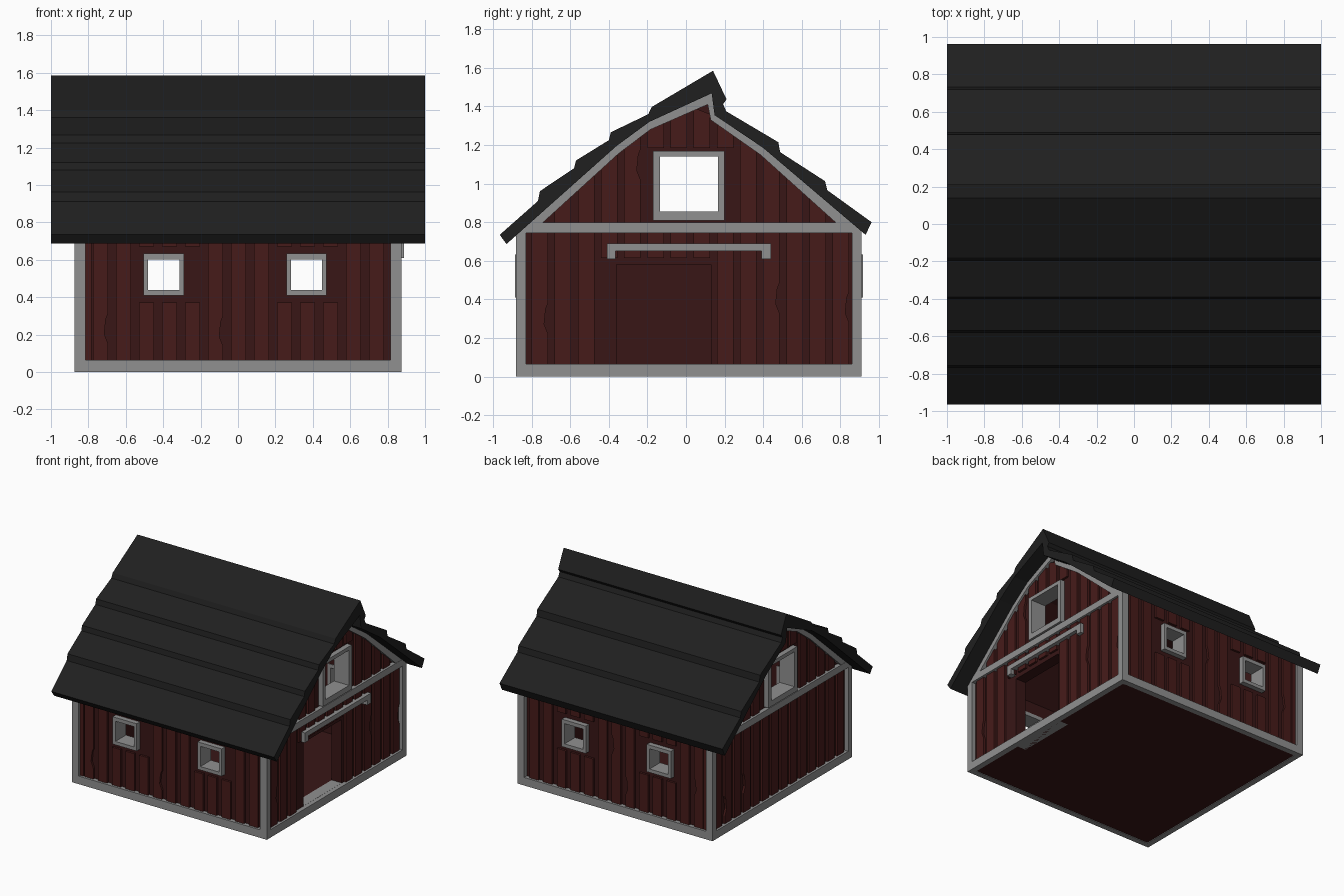
import bpy, bmesh, random

if "Cube" in bpy.data.objects:
    bpy.data.objects.remove(bpy.data.objects["Cube"])

random.seed(4)
X1, Y0, Y1 = 0.875, -0.88, 0.91      # outer faces of the trim
T = 0.035                            # trim proud of the wall


def material(name, rgb):
    m = bpy.data.materials.new(name)
    m.diffuse_color = (*rgb, 1)
    m.use_nodes = True
    m.node_tree.nodes["Principled BSDF"].inputs["Base Color"].default_value = m.diffuse_color
    return m


RED = material("red_boards", (0.062, 0.011, 0.010))
DARK = material("dark_red_wall", (0.040, 0.008, 0.008))
BLACK = material("black_roof", (0.014, 0.014, 0.014))
GREY = material("grey_trim", (0.28, 0.28, 0.28))


def point(axis, u, z, d):
    return (d, u, z) if axis == "X" else (u, d, z)


def finish(name, bm, mat):
    bmesh.ops.recalc_face_normals(bm, faces=bm.faces)
    me = bpy.data.meshes.new(name)
    bm.to_mesh(me)
    bm.free()
    me.materials.append(mat)
    ob = bpy.data.objects.new(name, me)
    bpy.context.collection.objects.link(ob)
    return ob


def prisms(name, polys, axis, a, b, mat):
    """Extrude each 2D outline along the axis from a to b."""
    bm = bmesh.new()
    for poly in polys:
        near = [bm.verts.new(point(axis, u, z, a)) for u, z in poly]
        far = [bm.verts.new(point(axis, u, z, b)) for u, z in poly]
        bm.faces.new(near)
        bm.faces.new(far)
        for i in range(len(poly)):
            j = (i + 1) % len(poly)
            bm.faces.new((near[i], near[j], far[j], far[i]))
    return finish(name, bm, mat)


def band(name, outer, inner, axis, a, b, mat, closed=False):
    """Solid strip between two matching outlines."""
    bm = bmesh.new()
    rings = [[bm.verts.new(point(axis, *p, d)) for p in line]
             for line, d in ((outer, a), (inner, a), (inner, b), (outer, b))]
    n = len(outer)
    for i in range(n if closed else n - 1):
        j = (i + 1) % n
        for k in range(4):
            r, s = rings[k], rings[(k + 1) % 4]
            bm.faces.new((r[i], r[j], s[j], s[i]))
    if not closed:
        bm.faces.new([r[0] for r in rings])
        bm.faces.new([r[-1] for r in rings])
    return finish(name, bm, mat)


def rect(u0, u1, z0, z1):
    return [(u0, z0), (u1, z0), (u1, z1), (u0, z1)]


def board(l, r, z0, zl, zr):
    """Plank outline, now and then with a chipped edge."""
    pts = [(l, z0), (r, z0)]
    if min(zl, zr) - z0 > 0.35 and random.random() < 0.25:
        m = z0 + (zr - z0) * random.uniform(0.2, 0.7)
        pts += [(r, m - 0.08), (r - 0.02, m - 0.03), (r - 0.012, m + 0.05), (r, m + 0.08)]
    return pts + [(r, zr), (l, zl)]


def boards(first, last, pitch, width, z0, top, gaps):
    """Row of planks, split around openings (u0, u1, z0, z1)."""
    out, u = [], first
    while u < last - 0.01:
        l, r = u, min(u + width, last)
        hit = [g for g in gaps if g[0] < r and g[1] > l]
        base = z0
        if hit:
            g = hit[0]
            if g[2] > z0 + 0.01:
                out.append(board(l, r, z0, g[2], g[2]))
            base = g[3]
        if min(top(l), top(r)) > base + 0.01:
            out.append(board(l, r, base, top(l), top(r)))
        u += pitch
    return out


# Gable curve, outside and inside of the trim
arch_out = [(-0.87, 0.745), (-0.36, 1.20), (-0.19, 1.325), (0.135, 1.475),
            (0.15, 1.36), (0.40, 1.19), (0.90, 0.765)]
arch_in = [(-0.80, 0.745), (-0.35, 1.155), (-0.185, 1.28), (0.112, 1.41),
           (0.128, 1.33), (0.385, 1.15), (0.835, 0.745)]


def gable_top(u):
    for (a, za), (b, zb) in zip(arch_in, arch_in[1:]):
        if a <= u <= b:
            return za + (zb - za) * (u - a) / (b - a) + 0.015
    return 0.0


# Hollow body with window and door openings
WX, WY0, WY1 = X1 - T, Y0 + T, Y1 - T
shell = [(WY0, 0.005), (WY0, 0.765)] + arch_out[1:-1] + [(WY1, 0.785), (WY1, 0.005)]
body = prisms("barn_walls", [shell], "X", -WX, WX, DARK)
room = [(WY0 + .09, 0.065), (WY0 + .09, 0.73), (-0.34, 1.10), (-0.18, 1.22), (0.11, 1.33),
        (0.38, 1.09), (WY1 - .09, 0.73), (WY1 - .09, 0.065)]
cutters = [prisms("room_cutter", [room], "X", -WX + .09, WX - .09, DARK),
           prisms("loft_window_cutter", [rect(-.15, .18, .83, 1.155)], "X", -1, 1, DARK),
           prisms("door_cutter", [rect(-.36, .13, .065, .58)], "X", 0.6, 1, DARK)]
WINDOWS = (-0.397, 0.366)
for w in WINDOWS:
    cutters.append(prisms("wall_window_cutter", [rect(w - .095, w + .095, .425, .615)],
                          "Y", -1, 1.05, DARK))
for c in cutters:
    c.hide_render = True
    c.hide_set(True)
    mod = body.modifiers.new("opening", "BOOLEAN")
    mod.operation, mod.solver, mod.object = "DIFFERENCE", "EXACT", c

# Long walls: planks, window frames and base rail
gaps = [(w - .12, w + .12, .37, .67) for w in WINDOWS]
for side, face, s in (("front", Y0, -1), ("back", Y1, 1)):
    rows = boards(-0.775, 0.83, 0.123, 0.08, 0.05, lambda u: 0.775, gaps)
    rows.append(rect(-0.85, -0.782, 0.05, 0.775))
    prisms(side + "_boards", rows, "Y", face - s * T * 1.2, face - s * 0.018, RED)
    prisms(side + "_base_rail", [rect(-X1 + .055, X1 - .055, 0, .065)],
           "Y", face - s * T * 1.3, face, GREY)
    for i, w in enumerate(WINDOWS):
        band(f"{side}_window_frame_{i + 1}", rect(w - .108, w + .108, .41, .632),
             rect(w - .083, w + .083, .438, .602), "Y",
             face - s * 0.13, face + s * 0.006, GREY, True)

# Gable ends: planks, rails, arch trim and loft window
for side, s in (("right", 1), ("left", -1)):
    gap = [(-.37, .14, 0, .615)] if s > 0 else []
    low = boards(-0.80, 0.875, 0.12, 0.085, 0.05, lambda u: 0.76, gap)
    high = boards(-0.80, 0.82, 0.12, 0.085, 0.78, gable_top, [(-.16, .19, .78, 1.185)])
    prisms(side + "_boards", low, "X", s * (X1 - T * 1.2), s * (X1 - 0.018), RED)
    prisms(side + "_loft_boards", high, "X", s * (X1 - T * 1.2), s * (X1 - 0.018), RED)
    prisms(side + "_base_rail", [rect(Y0 + .05, Y1 - .05, 0, .065)],
           "X", s * (X1 - T * 1.3), s * X1, GREY)
    prisms(side + "_cross_beam", [rect(Y0 + .01, Y1 - .01, .745, .80)],
           "X", s * (X1 - T * 1.3), s * X1, GREY)
    band(side + "_arch_trim", arch_out, arch_in, "X", s * (X1 - T * 1.3), s * (X1 - .002), GREY)
    band(side + "_loft_window_frame", rect(-.17, .20, .81, 1.17), rect(-.135, .165, .855, 1.14),
         "X", s * (X1 - 0.13), s * (X1 + 0.006), GREY, True)
    # Corner posts
    for end, u0, u1, z in (("front", Y0, Y0 + .05, .75), ("back", Y1 - .05, Y1, .765)):
        prisms(f"{side}_{end}_corner_post", [rect(u0, u1, 0, z)],
               "X", s * (X1 - .06), s * X1, GREY)

# Sliding door rail and threshold
rail_out = [(-.41, .61), (-.41, .69), (.44, .69), (.44, .61)]
rail_in = [(-.365, .61), (-.365, .65), (.39, .65), (.39, .61)]
band("door_rail", rail_out, rail_in, "X", X1 - T * 1.2, X1 + .012, GREY)
prisms("door_threshold", [rect(-.36, .13, .005, .066)], "X", X1 - .125, X1 - T, GREY)

# Stepped plank roof with the front slope lapping over the ridge
roof_top = [(-.93, .687), (-.965, .735), (-.767, .91), (-.757, .961), (-.58, 1.08),
            (-.57, 1.12), (-.40, 1.225), (-.39, 1.266), (-.195, 1.36), (-.178, 1.397),
            (.14, 1.585), (.21, 1.437), (.192, 1.412), (.208, 1.375), (.478, 1.215),
            (.488, 1.163), (.72, 1.013), (.732, .966), (.962, .80), (.93, .735)]
roof_under = [(.40, 1.185), (.148, 1.355), (.133, 1.468), (-.19, 1.32), (-.36, 1.195)]
prisms("roof", [roof_top + roof_under], "X", -1, 1, BLACK)
